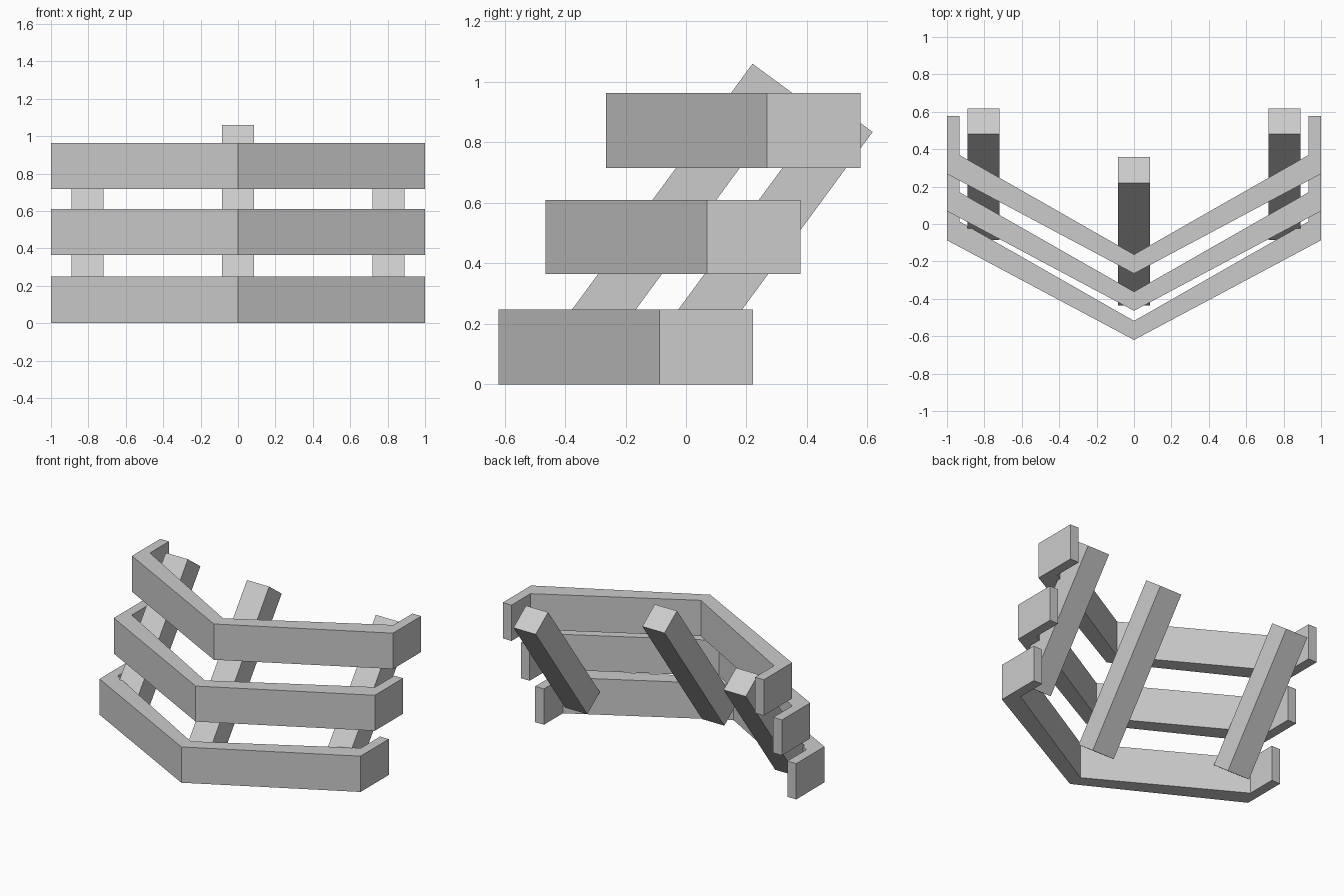
import bpy, bmesh
from mathutils import Vector

if "Cube" in bpy.data.objects:
    bpy.data.objects.remove(bpy.data.objects["Cube"])


def prism(name, profile, extrude):
    """Close a flat profile and extrude it along a vector."""
    bm = bmesh.new()
    face = bm.faces.new([bm.verts.new(p) for p in profile])
    new = bmesh.ops.extrude_face_region(bm, geom=[face])["geom"]
    bmesh.ops.translate(bm, vec=Vector(extrude),
                        verts=[g for g in new if isinstance(g, bmesh.types.BMVert)])
    bmesh.ops.recalc_face_normals(bm, faces=bm.faces)
    mesh = bpy.data.meshes.new(name)
    bm.to_mesh(mesh)
    bm.free()
    obj = bpy.data.objects.new(name, mesh)
    bpy.context.collection.objects.link(obj)
    return obj


# V-shaped rails with ends folded back: (name, y of the nose, bottom z, top z)
RAILS = [("lower_rail", -0.62, 0.0, 0.248),
         ("middle_rail", -0.464, 0.364, 0.61),
         ("upper_rail", -0.265, 0.716, 0.964)]
outer = [(0, 0), (1, 0.533), (1, 0.842)]
inner = [(0.933, 0.842), (0.933, 0.634), (0, 0.102)]
half = outer + inner
outline = half + [(-x, y) for x, y in reversed(half) if x > 0]
for name, nose, z0, z1 in RAILS:
    prism(name, [(x, nose + y, z0) for x, y in outline], (0, 0, z1 - z0))

# Leaning square posts: (name, centre x, top front y/z, bottom front y/z)
POSTS = [("centre_post", 0.0, (0.22, 1.06), (-0.435, 0.168)),
         ("left_post", -0.805, (0.48, 0.935), (-0.085, 0.166)),
         ("right_post", 0.805, (0.48, 0.935), (-0.085, 0.166))]
WIDTH = 0.17
for name, x, top, bottom in POSTS:
    t, b = Vector((0, *top)), Vector((0, *bottom))
    axis = (t - b).normalized()
    back = Vector((0, axis.z, -axis.y)) * WIDTH
    shift = Vector((x - WIDTH / 2, 0, 0))
    prism(name, [p + shift for p in (b, t, t + back, b + back)], (WIDTH, 0, 0))
